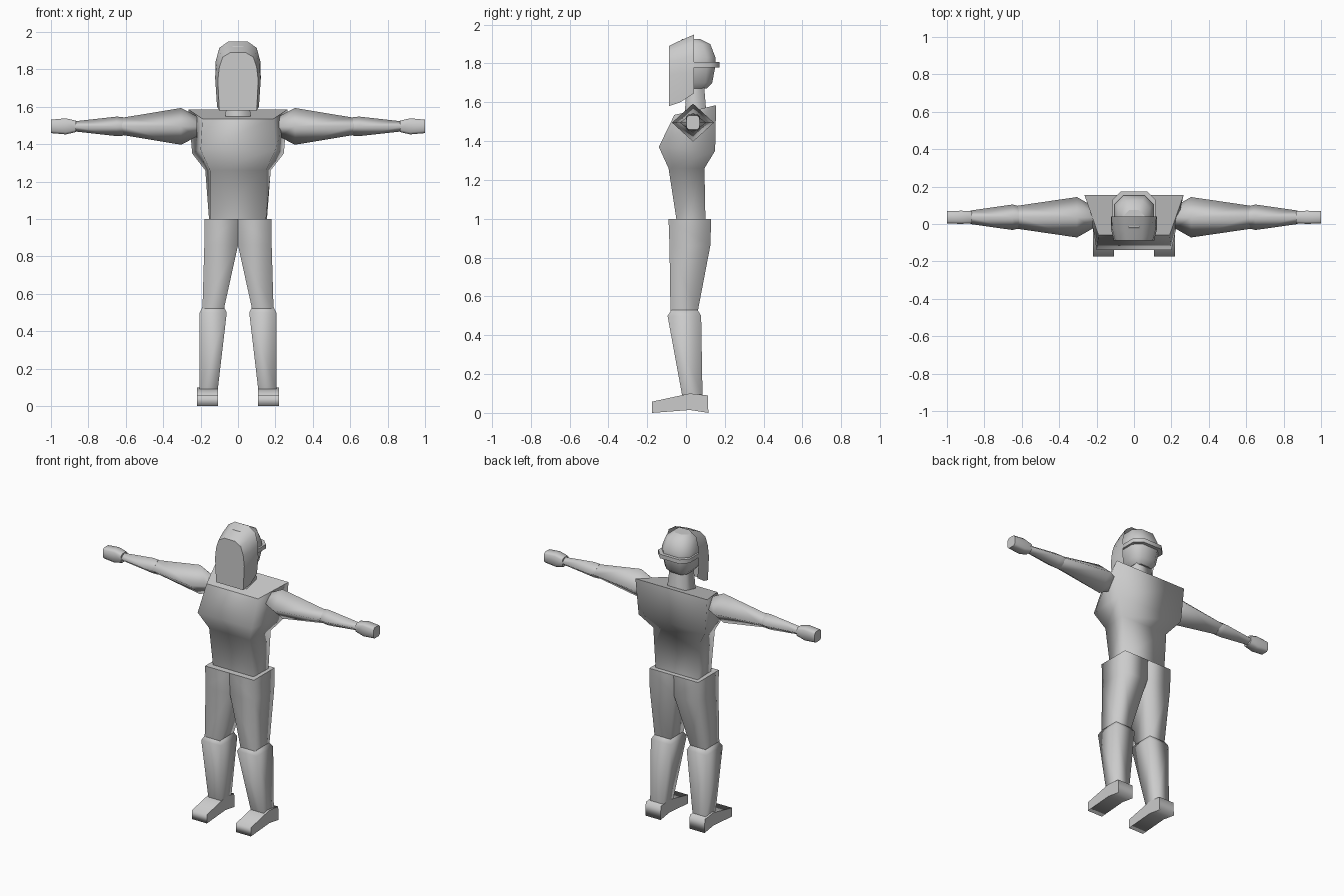
import bpy, bmesh

if "Cube" in bpy.data.objects:
    bpy.data.objects.remove(bpy.data.objects["Cube"])


def loft(name, rings, caps=(True, True), closed=True):
    """Skin equal-length point rings; smooth sides, flat end caps."""
    bm = bmesh.new()
    rows = [[bm.verts.new(p) for p in r] for r in rings]
    n = len(rows[0])
    for a, b in zip(rows, rows[1:]):
        for i in range(n if closed else n - 1):
            j = (i + 1) % n
            bm.faces.new((a[i], a[j], b[j], b[i])).smooth = True
    for use, row in zip(caps, (rows[0], rows[-1])):
        if use:
            bm.faces.new(row)
    bmesh.ops.recalc_face_normals(bm, faces=bm.faces)
    me = bpy.data.meshes.new(name)
    bm.to_mesh(me)
    bm.free()
    ob = bpy.data.objects.new(name, me)
    bpy.context.collection.objects.link(ob)
    return ob


def box_ring(z, x0, x1, y0, y1):
    return [(x0, y0, z), (x1, y0, z), (x1, y1, z), (x0, y1, z)]


def chamfer_ring(z, hx, y0, y1, c):
    return [(-hx + c, y0, z), (hx - c, y0, z), (hx, y0 + c, z), (hx, y1 - c, z),
            (hx - c, y1, z), (-hx + c, y1, z), (-hx, y1 - c, z), (-hx, y0 + c, z)]


def pair(name, rings):
    """Build a limb part on both sides."""
    for side, s in (("left", 1), ("right", -1)):
        loft(f"{side}_{name}", [[(s * x, y, z) for x, y, z in r] for r in rings])


# Torso: four-cornered rings, wider at the back, sloping top
def torso_ring(fx, fy, fz, bx, by, bz):
    return [(-fx, fy, fz), (fx, fy, fz), (bx, by, bz), (-bx, by, bz)]


loft("torso", [
    torso_ring(.15, -.05, 1.0, .155, .10, 1.0),
    torso_ring(.15, -.09, 1.26, .175, .095, 1.26),
    torso_ring(.20, -.14, 1.37, .245, .15, 1.35),
    torso_ring(.19, -.06, 1.535, .265, .155, 1.585)])

# Legs: hips and thigh, shin, foot
pair("thigh", [
    box_ring(1.0, 0, .18, -.09, .13),
    box_ring(.86, 0, .18, -.085, .125),
    box_ring(.52, .075, .19, -.08, .06)])
pair("shin", [
    box_ring(.53, .075, .19, -.075, .06),
    box_ring(.50, .06, .205, -.095, .078),
    box_ring(.09, .108, .205, -.02, .085)])
foot = [(-.175, .0), (-.175, .058), (.02, .10), (.113, .09), (.115, .0), (.02, .015)]
pair("foot", [[(x, y, z) for y, z in foot] for x in (.107, .218)])

# Arms: diamond sections along x, chamfered hand
AY, AZ = .036, 1.495


def diamond(x, hy, hz):
    return [(x, AY - hy, AZ), (x, AY, AZ + hz), (x, AY + hy, AZ), (x, AY, AZ - hz)]


def hand_ring(x, hy, hz):
    c = .012
    return [(x, AY + y, AZ + z) for y, z in (
        (-hy, -hz + c), (-hy, hz - c), (-hy + c, hz), (hy - c, hz),
        (hy, hz - c), (hy, -hz + c), (hy - c, -hz), (-hy + c, -hz))]


pair("upper_arm", [diamond(.22, .06, .055), diamond(.305, .108, .098), diamond(.62, .062, .046)])
pair("forearm", [diamond(.615, .06, .05), diamond(.65, .068, .052), diamond(.875, .036, .027)])
pair("hand", [hand_ring(.865, .033, .03), hand_ring(.92, .035, .043), hand_ring(1.0, .034, .036)])

# Neck and head
loft("neck", [box_ring(1.545, -.068, .068, -.005, .105), box_ring(1.70, -.055, .055, .0, .092)])
loft("head", [
    chamfer_ring(1.67, .06, -.02, .105, .025),
    chamfer_ring(1.70, .085, -.04, .135, .035),
    chamfer_ring(1.79, .105, -.06, .152, .045),
    chamfer_ring(1.83, .103, -.06, .152, .045),
    chamfer_ring(1.90, .085, -.045, .125, .04),
    chamfer_ring(1.925, .055, -.02, .075, .03)])

# Band around the head
loft("visor_band", [chamfer_ring(z, .116, -.03, .173, .045) for z in (1.78, 1.807)])

# Hood: open shell from the rim to the closed flat front
rim = [(.112, 1.645), (.122, 1.75), (.12, 1.84), (.10, 1.915), (.052, 1.948)]
mid = [(.112, 1.60), (.122, 1.75), (.115, 1.82), (.095, 1.885), (.046, 1.918)]
end = [(.10, 1.58), (.108, 1.74), (.10, 1.81), (.082, 1.865), (.04, 1.89)]


def arch(half, y):
    return [(x, y, z) for x, z in half] + [(-x, y, z) for x, z in reversed(half)]


loft("hood", [arch(rim, .04), arch(mid, -.03), arch(end, -.088)], caps=(False, True), closed=False)
